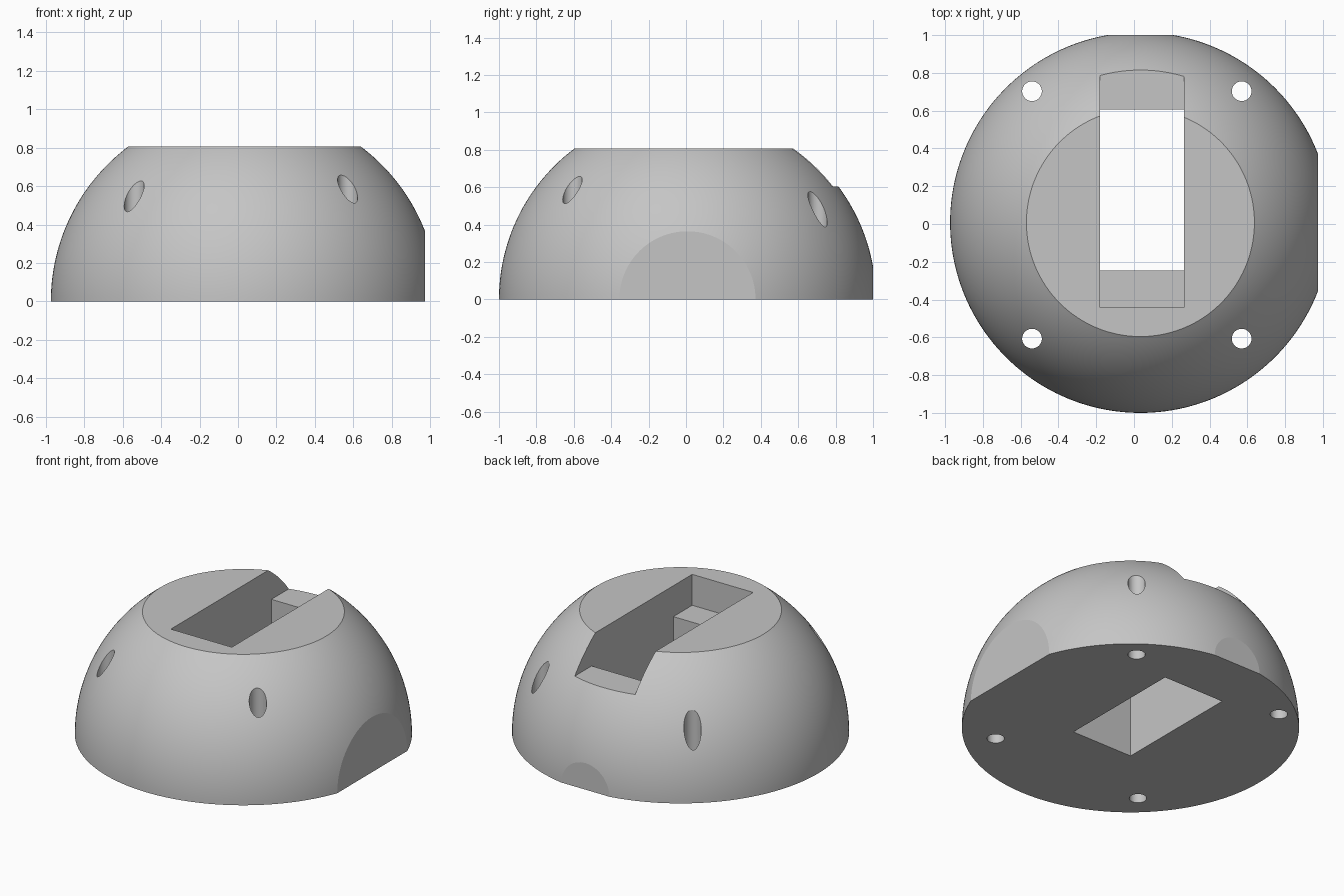
import bpy, bmesh, math
from mathutils import Matrix, Vector

if "Cube" in bpy.data.objects:
    bpy.data.objects.remove(bpy.data.objects["Cube"])

R, TOP = 1.0077, 0.807
CX, CY = 0.034, 0.0077
FLAT_X, FLAT_Y = 0.9735, 1.0

grey = bpy.data.materials.new("plain_grey")
grey.use_nodes = True
colour = (0.56, 0.56, 0.56, 1)
grey.diffuse_color = colour
grey.node_tree.nodes["Principled BSDF"].inputs["Base Color"].default_value = colour


def add_object(name, bm):
    bmesh.ops.recalc_face_normals(bm, faces=bm.faces)
    mesh = bpy.data.meshes.new(name)
    bm.to_mesh(mesh)
    bm.free()
    mesh.materials.append(grey)
    obj = bpy.data.objects.new(name, mesh)
    bpy.context.collection.objects.link(obj)
    return obj


def box(name, low, high):
    low, high = Vector(low), Vector(high)
    bm = bmesh.new()
    bmesh.ops.create_cube(bm, size=1, matrix=Matrix.Translation((low + high) / 2)
                          @ Matrix.Diagonal((*(high - low), 1)))
    return add_object(name, bm)


def rod(name, x, y, radius):
    bm = bmesh.new()
    bmesh.ops.create_cone(bm, cap_ends=True, segments=72, radius1=radius, radius2=radius,
                          depth=3, matrix=Matrix.Translation((x, y, 0.5)))
    return add_object(name, bm)


# Truncated dome, stacked from rings with flat caps
SEGMENTS, RINGS = 192, 36
bm = bmesh.new()
rings = []
for i in range(RINGS + 1):
    lat = math.asin(TOP / R) * i / RINGS
    r, z = R * math.cos(lat), R * math.sin(lat)
    rings.append([bm.verts.new((CX + r * math.cos(a), CY + r * math.sin(a), z))
                  for a in (math.tau * k / SEGMENTS for k in range(SEGMENTS))])
for low, high in zip(rings, rings[1:]):
    for k in range(SEGMENTS):
        n = (k + 1) % SEGMENTS
        bm.faces.new((low[k], low[n], high[n], high[k]))
bm.faces.new(rings[0][::-1])
bm.faces.new(rings[-1])
dome = add_object("dome_housing", bm)

# Side flats, open-backed slot, through window and screw holes
cutters = [
    box("left_flat_cutter", (FLAT_X, -2, -1), (2, 2, 2)),
    box("back_flat_cutter", (-2, FLAT_Y, -1), (2, 2, 2)),
    box("slot_cutter", (-0.18, -0.443, 0.603), (0.265, 1.5, 1.5)),
    box("window_cutter", (-0.18, -0.247, -0.5), (0.265, 0.605, 1.4)),
]
for x in (-0.54, 0.57):
    for y in (-0.607, 0.703):
        cutters.append(rod("screw_hole_cutter", x, y, 0.052))

for cutter in cutters:
    mod = dome.modifiers.new(cutter.name, "BOOLEAN")
    mod.operation = "DIFFERENCE"
    mod.solver = "EXACT"
    mod.object = cutter
    cutter.hide_render = True

# Bake the cuts and discard the cutters
bpy.context.view_layer.update()
deps = bpy.context.evaluated_depsgraph_get()
cut_mesh = bpy.data.meshes.new_from_object(dome.evaluated_get(deps))
dome.modifiers.clear()
dome.data = cut_mesh
cut_mesh.materials.clear()
cut_mesh.materials.append(grey)
for face in cut_mesh.polygons:
    face.material_index = 0
for cutter in cutters:
    bpy.data.objects.remove(cutter)

# Smooth dome and bores, crisp cut edges
for obj in bpy.context.selected_objects:
    obj.select_set(False)
dome.select_set(True)
bpy.context.view_layer.objects.active = dome
bpy.ops.object.shade_smooth_by_angle(angle=math.radians(7))
